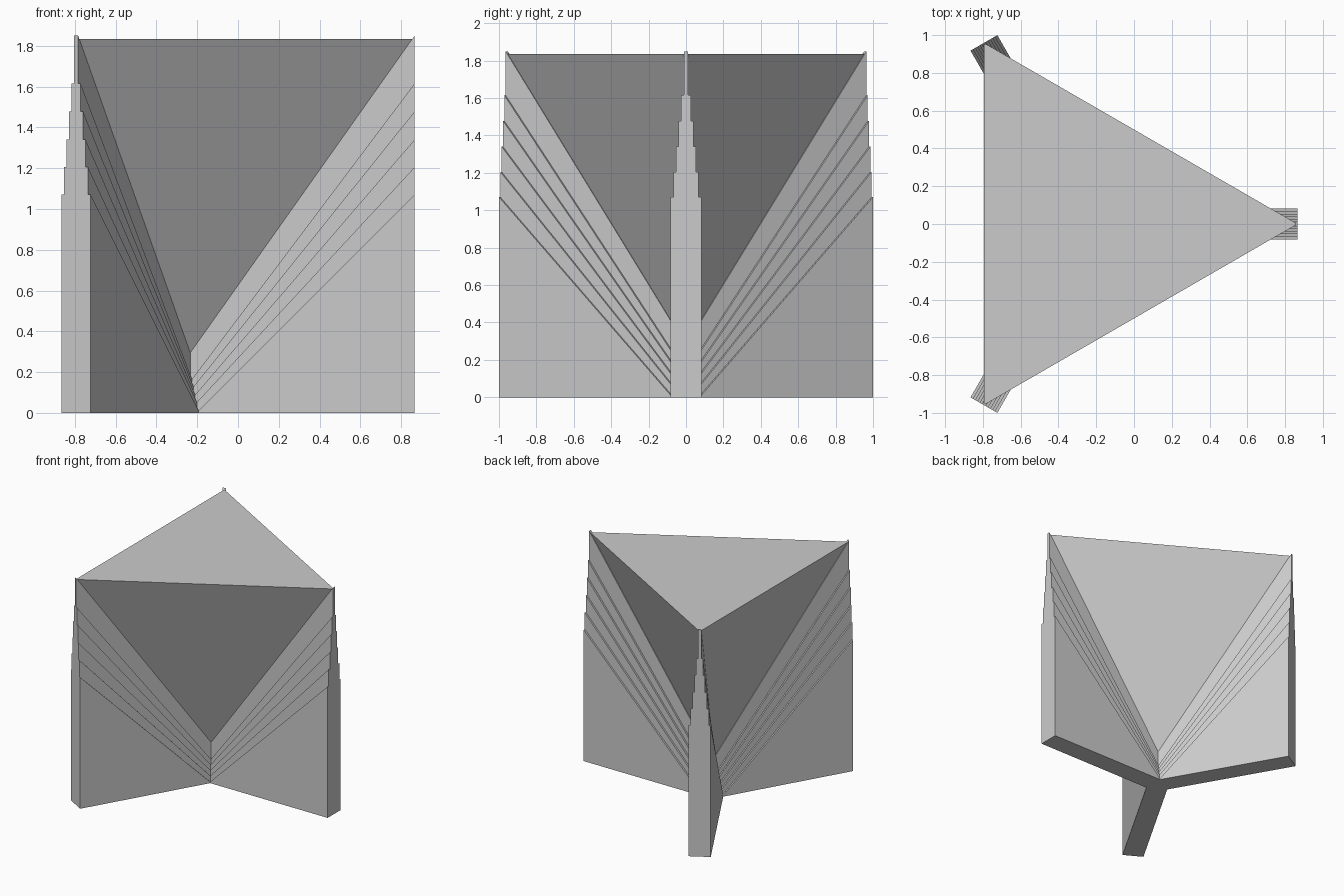
import bpy, bmesh, math
from mathutils import Matrix, Vector

cube = bpy.data.objects.get("Cube")
if cube:
    bpy.data.objects.remove(cube, do_unlink=True)

REACH = 1.107            # axis to outer end of a fin
AXIS = Vector((-0.241, 0, 0))
TURNS = [math.radians(a) for a in (0, 120, 240)]

grey = bpy.data.materials.new("plain_grey")
grey.use_nodes = True
colour = (0.6, 0.6, 0.6, 1)
grey.diffuse_color = colour
grey.node_tree.nodes["Principled BSDF"].inputs["Base Color"].default_value = colour


def finish(bm, name):
    bmesh.ops.recalc_face_normals(bm, faces=bm.faces)
    mesh = bpy.data.meshes.new(name)
    bm.to_mesh(mesh)
    bm.free()
    mesh.materials.append(grey)
    obj = bpy.data.objects.new(name, mesh)
    obj.location = AXIS
    bpy.context.collection.objects.link(obj)


def slab(bm, profile, half, turn):
    """Extrude a radial profile sideways and turn it about the axis."""
    verts = [bm.verts.new((r, -half, z)) for r, z in profile]
    face = bm.faces.new(verts)
    out = bmesh.ops.extrude_face_region(bm, geom=[face])
    new = [v for v in out["geom"] if isinstance(v, bmesh.types.BMVert)]
    bmesh.ops.translate(bm, verts=new, vec=(0, 2 * half, 0))
    bmesh.ops.rotate(bm, verts=verts + new, cent=(0, 0, 0),
                     matrix=Matrix.Rotation(turn, 3, "Z"))


# Sloping plates: each is thinner and steeper than the one beneath
inner = [0.01, 0.053, 0.10, 0.145, 0.285]
outer = [1.205, 1.34, 1.478, 1.615, 1.85]
toe = 0.037
profiles = [[(toe, 0), (REACH, 0), (REACH, 1.07)]]
lower = [(0, 0), (toe, 0), (REACH, 1.07)]
for z_in, z_out in zip(inner, outer):
    upper = [(0, z_in), (REACH, z_out)]
    profiles.append(lower + upper[::-1])
    lower = upper

# Three stepped fins
for name, turn in zip(("left_fin", "back_right_fin", "front_right_fin"), TURNS):
    bm = bmesh.new()
    for i, profile in enumerate(profiles):
        slab(bm, profile, 0.082 - 0.014 * i, turn)
    finish(bm, name)

# Inverted pyramid resting on the fins
bm = bmesh.new()
apex = bm.verts.new((0, 0, 0.27))
rim = [bm.verts.new((REACH * math.cos(t), REACH * math.sin(t), 1.835)) for t in TURNS]
bm.faces.new(rim)
for i in range(3):
    bm.faces.new((apex, rim[(i + 1) % 3], rim[i]))
finish(bm, "inverted_pyramid")
